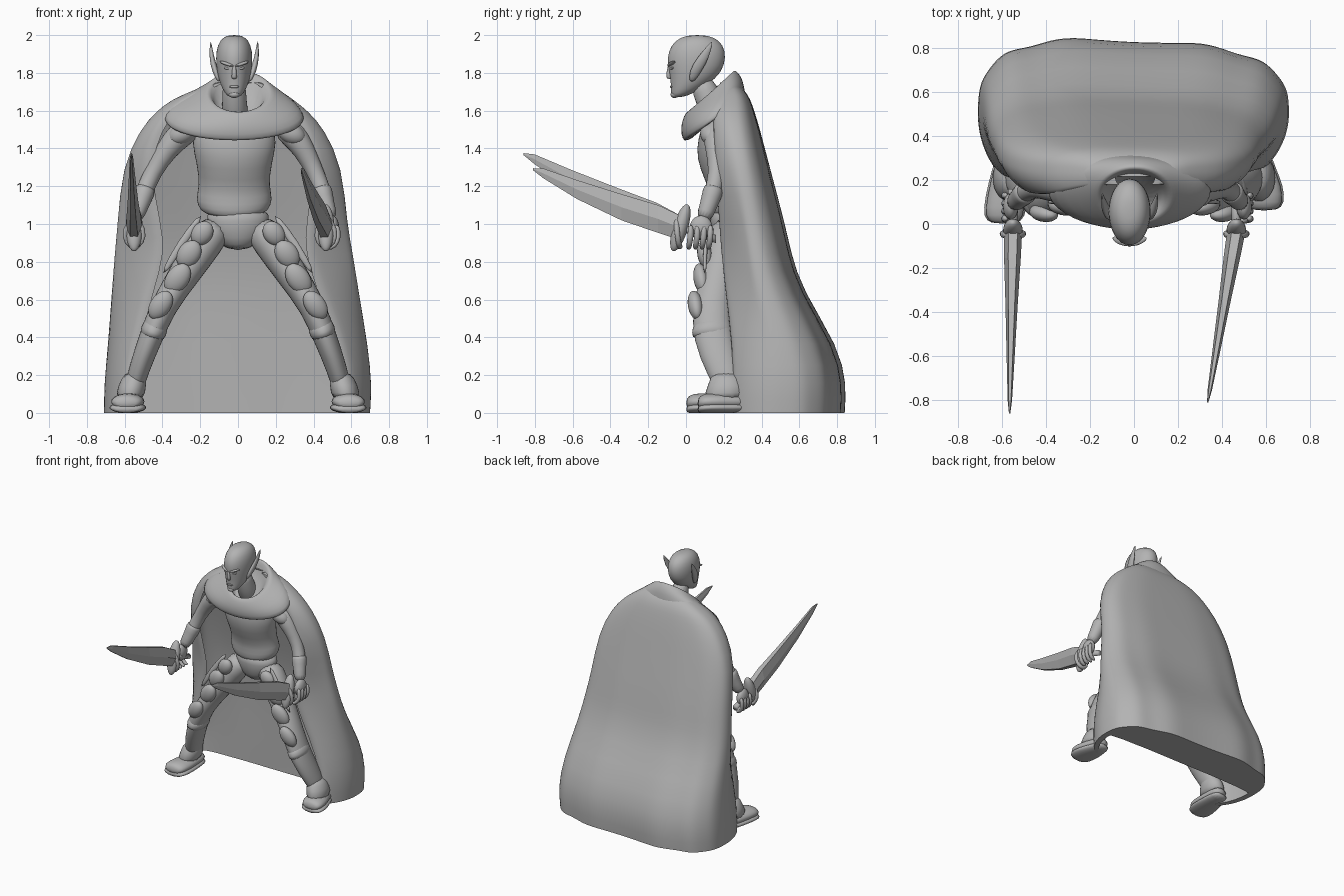
import bpy, bmesh, math
from mathutils import Vector

cube = bpy.data.objects.get("Cube")
if cube:
    bpy.data.objects.remove(cube, do_unlink=True)

grey = bpy.data.materials.new("plain_grey")
grey.use_nodes = True
colour = (.45, .45, .45, 1)
grey.diffuse_color = colour
for node in grey.node_tree.nodes:
    if node.type == 'BSDF_PRINCIPLED':
        node.inputs["Base Color"].default_value = colour

X, Y, Z = Vector((1, 0, 0)), Vector((0, 1, 0)), Vector((0, 0, 1))


def finish(name, bm, smooth=True, subdivide=1):
    """Turn a bmesh into a shaded, coloured object."""
    mesh = bpy.data.meshes.new(name)
    for face in bm.faces:
        face.smooth = smooth
    bm.to_mesh(mesh)
    bm.free()
    mesh.materials.append(grey)
    obj = bpy.data.objects.new(name, mesh)
    bpy.context.collection.objects.link(obj)
    if subdivide:
        mod = obj.modifiers.new("smooth_form", 'SUBSURF')
        mod.levels = mod.render_levels = subdivide
    return obj


def loft(name, rings, axes=None, sides=14, smooth=True, subdivide=1, tilt=0):
    """Skin rings of (x, y, z, half width, half depth); without axes they follow the path."""
    bm = bmesh.new()
    rows = []
    centres = [Vector(r[:3]) for r in rings]
    for i, ring in enumerate(rings):
        if axes:
            u, v = axes
        else:
            along = centres[min(i + 1, len(rings) - 1)] - centres[max(i - 1, 0)]
            u = along.cross(Y).normalized()
            v = along.cross(u).normalized()
        row = []
        for k in range(sides):
            a = math.tau * k / sides
            p = centres[i] + u * ring[3] * math.cos(a) + v * ring[-1] * math.sin(a)
            row.append(bm.verts.new(p + Z * tilt * math.sin(a)))
        rows.append(row)
    for low, high in zip(rows, rows[1:]):
        for k in range(sides):
            n = (k + 1) % sides
            bm.faces.new((low[k], low[n], high[n], high[k]))
    bm.faces.new(rows[0][::-1])
    bm.faces.new(rows[-1])
    bmesh.ops.recalc_face_normals(bm, faces=bm.faces)
    finish(name, bm, smooth, subdivide)


def blob(name, place, size, turn=(0, 0, 0)):
    """A scaled and turned ball."""
    bm = bmesh.new()
    bmesh.ops.create_uvsphere(bm, u_segments=20, v_segments=12, radius=1)
    obj = finish(name, bm, subdivide=0)
    obj.location, obj.scale, obj.rotation_euler = place, size, turn


# Cape: an open sweep round the back, with a heavy solid hem behind
cape_rows = [  # height, right side, left side, front edge, back
    (0, -.71, .7, .23, .83), (.15, -.71, .71, .23, .84), (.35, -.69, .69, .23, .8),
    (.65, -.67, .64, .2, .61), (.85, -.655, .61, .18, .55), (1, -.64, .58, .17, .52),
    (1.3, -.615, .555, .15, .44), (1.5, -.52, .46, .14, .39), (1.6, -.43, .37, .14, .36),
    (1.66, -.35, .29, .16, .34), (1.71, -.23, .22, .18, .31), (1.75, -.13, .14, .18, .26)]
columns, wrap, cloth = 40, math.radians(40), .045


def cape_point(bm, t, row, inset):
    z, right, left, front, back = row
    middle = front + (back - front) * .45
    if inset:
        back = min(back - inset, .53)
    across = math.copysign(abs(math.cos(t)) ** .65, math.cos(t))
    x = (left + right) / 2 + ((left - right) / 2 - inset) * across
    if math.sin(t) > 0:
        fold = 1 + .03 * (1 - z / 1.8) * math.sin(t * 11 + z)
        depth = (back - middle) * math.sin(t) ** .7 * fold
    else:
        # Front edges gather inward at hand height
        inward = -math.sin(t) / math.sin(wrap)
        depth = (front - middle) * inward
        x *= 1 - .25 * math.exp(-((z - .85) / .3) ** 2) * inward
    # The right half hangs a little deeper than the left
    return bm.verts.new((x, middle + depth * (1 - .12 * x), z))


bm = bmesh.new()
angles = [-wrap + (math.pi + 2 * wrap) * k / columns for k in range(columns + 1)]
loops = [[cape_point(bm, t, row, 0) for t in angles] +
         [cape_point(bm, t, row, cloth) for t in reversed(angles)] for row in cape_rows]
count = len(loops[0])
for low, high in zip(loops, loops[1:]):
    for k in range(count):
        n = (k + 1) % count
        bm.faces.new((low[k], low[n], high[n], high[k]))
for rim in (loops[0], loops[-1]):
    for k in range(columns):
        bm.faces.new((rim[k], rim[k + 1], rim[count - k - 2], rim[count - k - 1]))
bmesh.ops.recalc_face_normals(bm, faces=bm.faces)
crease = bm.edges.layers.float.new("crease_edge")
for edge in bm.edges:
    if edge.calc_face_angle(0) > math.radians(55):
        edge[crease] = 1
        edge.smooth = False
finish("cape", bm)

# Cowl: a loose collar spreading over the shoulders and hanging lower at the chest
loft("cowl", [(0, .13, 1.58, .1, .09), (0, .14, 1.68, .13, .1), (.005, .135, 1.71, .165, .12),
              (.005, .135, 1.695, .185, .14), (0, .14, 1.66, .25, .16), (-.02, .14, 1.61, .35, .17),
              (-.02, .15, 1.555, .38, .17), (-.02, .15, 1.545, .36, .15), (0, .16, 1.58, .2, .1)],
     (X, Y), sides=24, tilt=.11)

# Trunk
loft("pelvis", [(0, .24, .86, .05, .06), (0, .24, .92, .14, .1), (0, .24, 1.02, .18, .12),
                (0, .24, 1.09, .16, .11)], (X, Y))
loft("tunic", [(-.02, .25, 1.06, .15, .1), (-.02, .25, 1.07, .18, .12), (-.02, .25, 1.13, .21, .13),
               (-.02, .24, 1.2, .185, .11), (-.02, .2, 1.32, .2, .13), (-.02, .18, 1.43, .23, .13),
               (-.02, .18, 1.54, .21, .1), (-.02, .17, 1.6, .08, .07)], (X, Y), sides=20, tilt=.03)
loft("neck", [(-.01, .17, 1.52, .08, .08), (-.02, .13, 1.64, .065, .07), (-.02, .07, 1.78, .065, .07)])

# Head and face
loft("head", [(-.02, -.05, 1.67, .025, .025), (-.02, -.02, 1.69, .05, .06), (-.02, .02, 1.74, .075, .1),
              (-.02, .05, 1.8, .092, .14), (-.02, .055, 1.88, .1, .16), (-.02, .06, 1.95, .09, .14),
              (-.02, .06, 1.99, .06, .09), (-.02, .06, 2, .02, .03)], (X, Y), sides=20)
loft("nose", [(-.02, -.085, 1.85, .01, .01), (-.02, -.093, 1.79, .014, .015),
              (-.02, -.085, 1.765, .018, .018)], (X, Y), sides=8)
blob("lips", (-.02, -.073, 1.727), (.026, .012, .008))
blob("chin", (-.02, -.06, 1.685), (.028, .022, .018))
for s in (-1, 1):
    side = "left_" if s > 0 else "right_"
    blob(side + "brow", (s * .04 - .02, -.078, 1.848), (.042, .016, .009), (0, -s * .3, s * .4))
    blob(side + "eye", (s * .038 - .02, -.073, 1.824), (.018, .01, .007), (0, -s * .2, s * .35))
    loft(side + "ear", [(s * .08 - .02, .03, 1.75, .01, .015), (s * .1 - .02, .05, 1.81, .02, .035),
                        (s * .12 - .02, .09, 1.88, .014, .035), (s * .125 - .02, .14, 1.97, .003, .005)],
         (X, Y), sides=10)


def leg(s, side):
    """Striding leg with plates, strap and boot."""
    path = [(.1, .24, 1, .09, .1), (.17, .21, .91, .1, .11), (.28, .18, .74, .085, .1),
            (.4, .13, .56, .07, .1), (.46, .14, .4, .065, .11), (.53, .2, .22, .055, .09),
            (.56, .25, .08, .05, .07)]
    loft(side + "leg", [(s * x, *ring) for x, *ring in path])
    for part, x, y, z, w, h in (("hip", .19, .11, .95, .055, .07), ("upper_thigh", .26, .1, .84, .06, .08),
                                ("lower_thigh", .32, .08, .71, .06, .09), ("knee", .41, .05, .57, .055, .085)):
        blob(side + part + "_plate", (s * x, y, z), (w, .04, h), (.15, -s * .6, 0))
    loft(side + "strap", [(s * .19, .13, 1.05, .018, .012), (s * .3, .1, .9, .025, .012),
                          (s * .4, .1, .73, .016, .012)], sides=8)
    loft(side + "boot_cuff", [(s * .42, .13, .49, .07, .1), (s * .45, .14, .43, .072, .112),
                              (s * .46, .14, .39, .065, .11)])
    toe = .06 if s > 0 else 0
    for part, z, h, w in (("boot", .06, .045, .09), ("sole", .028, .03, .1)):
        loft(side + part, [(s * .59, toe, z - .01, w * .6, h * .6), (s * .59, toe + .03, z, w, h),
                           (s * .58, toe + .12, z, w, h), (s * .57, .24, z, w * .8, h),
                           (s * .56, .34, z, w * .6, h * .8)], (X, Z))
    loft(side + "ankle", [(s * .54, .21, .22, .06, .08), (s * .56, .22, .15, .075, .1),
                          (s * .575, .2, .06, .085, .13)], (X, Y))


def arm(s, side, hand_x):
    """Arm reaching down and out to a gripping hand."""
    def across(f):
        return s * (.23 + f * (hand_x - .23))
    path = [(0, .18, 1.53, .07), (.25, .16, 1.47, .075), (.45, .16, 1.4, .06), (.7, .17, 1.27, .045),
            (.85, .14, 1.16, .05), (1, .09, 1, .035)]
    loft(side + "arm", [(across(f), y, z, r, r) for f, y, z, r in path])
    blob(side + "shoulder_plate", (across(.2), .13, 1.48), (.08, .055, .055), (0, s * .5, 0))
    loft(side + "gauntlet", [(across(.8), .15, 1.2, .045, .045), (across(.82), .145, 1.18, .06, .06),
                             (across(.9), .12, 1.1, .046, .046), (across(1), .09, 1.02, .046, .046)])
    x = s * hand_x
    blob(side + "palm", (x + s * .01, .08, .98), (.035, .06, .065))
    for k in range(4):
        y = .025 + .035 * k
        loft(side + "finger_" + str(k + 1), [(x + s * .03, y, 1, .016), (x + s * .045, y, .93, .018),
                                             (x + s * .02, y - .01, .88, .016), (x - s * .02, y - .01, .87, .012)], sides=8)


def sword(side, base_x, tip_x, tip_y, tip_z):
    """Broad curved blade with faceted edges, hilt and hand guard."""
    rings = []
    for f, drop, h, w in ((0, 0, .075, .042), (.15, 0, .085, .038), (.4, .015, .08, .028),
                          (.7, .015, .058, .018), (.93, 0, .03, .01), (1, 0, .006, .003)):
        rings.append((base_x + (tip_x - base_x) * f, -.03 + (tip_y + .03) * f,
                      .98 + (tip_z - .98) * f - drop, w, h))
    loft(side + "blade", rings, (X, Z), sides=6, smooth=False, subdivide=0)
    loft(side + "hilt", [(base_x, -.05, .99, .022), (base_x, .16, .92, .022)], (X, Z), subdivide=0)
    blob(side + "guard", (base_x, -.03, .98), (.045, .04, .13), (-.3, 0, 0))
    # Knuckle loop around the grip
    loft(side + "knuckle_loop", [(base_x, -.05, 1.03, .02), (base_x - .055, -.05, .97, .015),
                                 (base_x - .045, -.04, .9, .015), (base_x, -.03, .87, .018),
                                 (base_x + .045, -.04, .9, .015), (base_x + .055, -.05, .97, .015),
                                 (base_x, -.05, 1.04, .02)], sides=8)


for s, side, hand_x in ((-1, "right_", .55), (1, "left_", .49)):
    leg(s, side)
    arm(s, side, hand_x)
sword("right_", -.55, -.565, -.86, 1.37)
sword("left_", .465, .335, -.81, 1.29)
